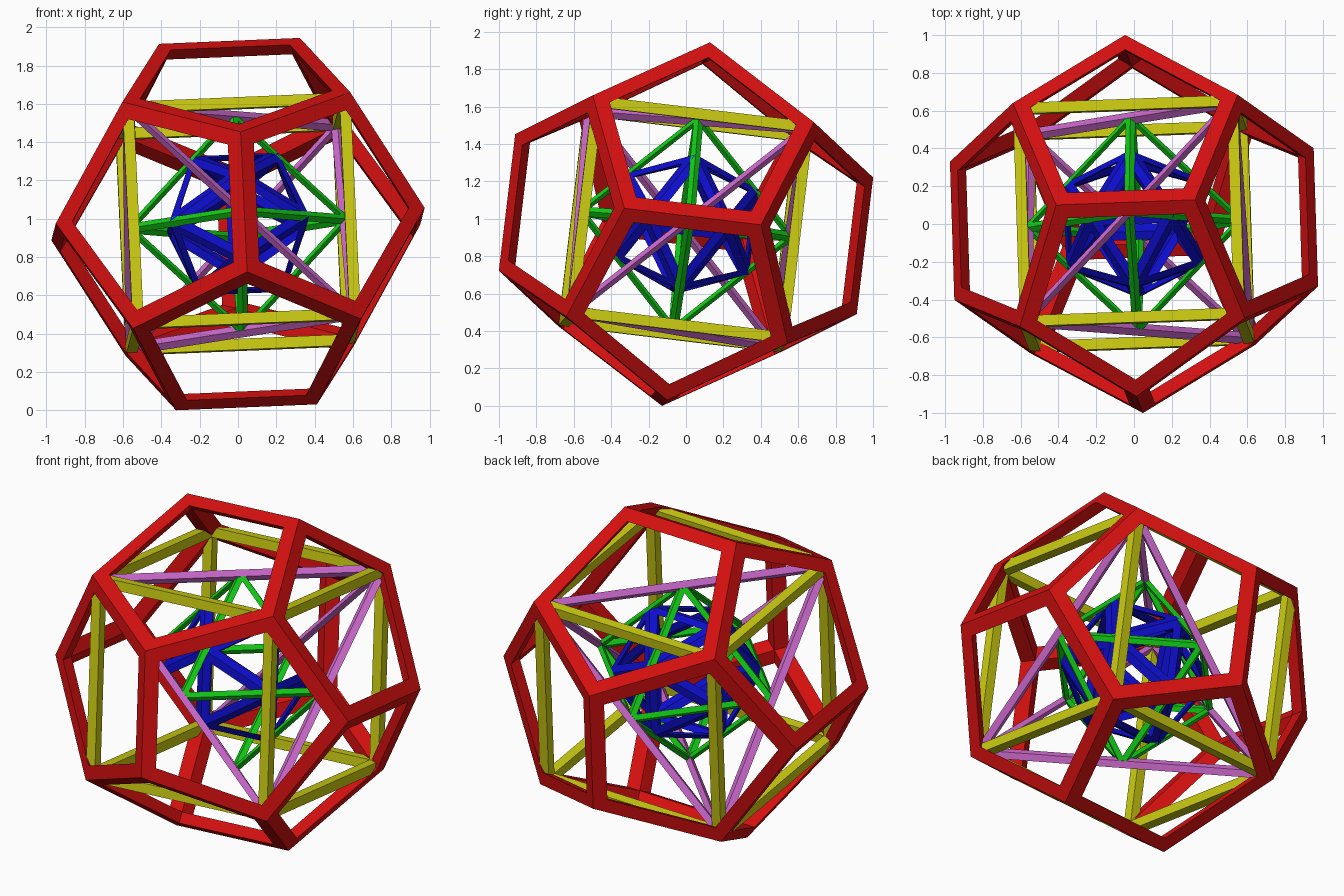
import bpy
import bmesh
import math
from mathutils import Matrix, Vector

cube = bpy.data.objects.get("Cube")
if cube:
    bpy.data.objects.remove(cube, do_unlink=True)

PHI = (1 + math.sqrt(5)) / 2
C = 0.596                      # half side of the inscribed cube frame
CENTRE = Vector((0, 0, 0.972))

# Shared tilt of the whole nest
ax = Vector((0.998, 0.037, 0.042)).normalized()
az = Vector((-0.041, 0.119, 0.992))
az = (az - ax * az.dot(ax)).normalized()
TILT = Matrix((ax, az.cross(ax), az)).transposed()

SIGNS = (-1, 1)


def cyclic(a, b):
    """Corners (+-a, 0, +-b) and their cyclic turns."""
    pts = []
    for s in SIGNS:
        for t in SIGNS:
            x, y, z = s * a, 0.0, t * b
            pts += [(x, y, z), (z, x, y), (y, z, x)]
    return pts


def material(name, rgb):
    m = bpy.data.materials.new(name)
    m.use_nodes = True
    m.diffuse_color = (*rgb, 1)
    m.node_tree.nodes["Principled BSDF"].inputs["Base Color"].default_value = (*rgb, 1)
    return m


def frame(name, points, width, mat):
    """Open frame of a regular solid; every edge becomes a mitred rhombic bar."""
    hull = bmesh.new()
    for p in points:
        hull.verts.new(p)
    bmesh.ops.convex_hull(hull, input=hull.verts[:])
    bmesh.ops.dissolve_limit(hull, angle_limit=0.02, verts=hull.verts[:], edges=hull.edges[:])
    hull.normal_update()
    hull.verts.index_update()
    hull.edges.ensure_lookup_table()

    # Inner corners: bar depth makes the section a rhombus
    e = hull.edges[0]
    mid = (e.verts[0].co + e.verts[1].co) / 2
    half = (math.pi - e.calc_face_angle()) / 2
    k = 1 - 2 * width * math.cos(half) / mid.length

    bm = bmesh.new()
    place = lambda co: bm.verts.new(TILT @ co + CENTRE)
    outer = [place(v.co) for v in hull.verts]
    inner = [place(v.co * k) for v in hull.verts]
    for f in hull.faces:
        c = f.calc_center_median()
        vs = f.verts[:]
        n = len(vs)
        inradius = ((vs[0].co + vs[1].co) / 2 - c).length
        ring = [place(c + (v.co - c) * (1 - width / inradius)) for v in vs]
        for i in range(n):
            j = (i + 1) % n
            a, b = vs[i].index, vs[j].index
            bm.faces.new((outer[a], outer[b], ring[j], ring[i]))
            bm.faces.new((ring[i], ring[j], inner[b], inner[a]))
    hull.free()
    bmesh.ops.recalc_face_normals(bm, faces=bm.faces[:])
    me = bpy.data.meshes.new(name)
    bm.to_mesh(me)
    bm.free()
    me.materials.append(mat)
    ob = bpy.data.objects.new(name, me)
    bpy.context.scene.collection.objects.link(ob)


box = [(x * C, y * C, z * C) for x in SIGNS for y in SIGNS for z in SIGNS]
R = C - 0.004                  # octahedron reach, just inside the cube faces

# Outermost to innermost
frame("dodecahedron_frame", box + cyclic(C / PHI, C * PHI), 0.08,
      material("red", (0.66, 0.005, 0.005)))
frame("cube_frame", box, 0.058,
      material("yellow", (0.6, 0.6, 0.006)))
frame("tetrahedron_frame", [p for p in box if p[0] * p[1] * p[2] > 0], 0.04,
      material("violet", (0.6, 0.14, 0.6)))
frame("octahedron_frame",
      [Vector((s if i == 0 else 0, s if i == 1 else 0, s if i == 2 else 0)) * R
       for i in range(3) for s in SIGNS], 0.032,
      material("green", (0.006, 0.6, 0.008)))
frame("icosahedron_frame", cyclic(R / PHI ** 2, R / PHI), 0.045,
      material("blue", (0.004, 0.004, 0.6)))
